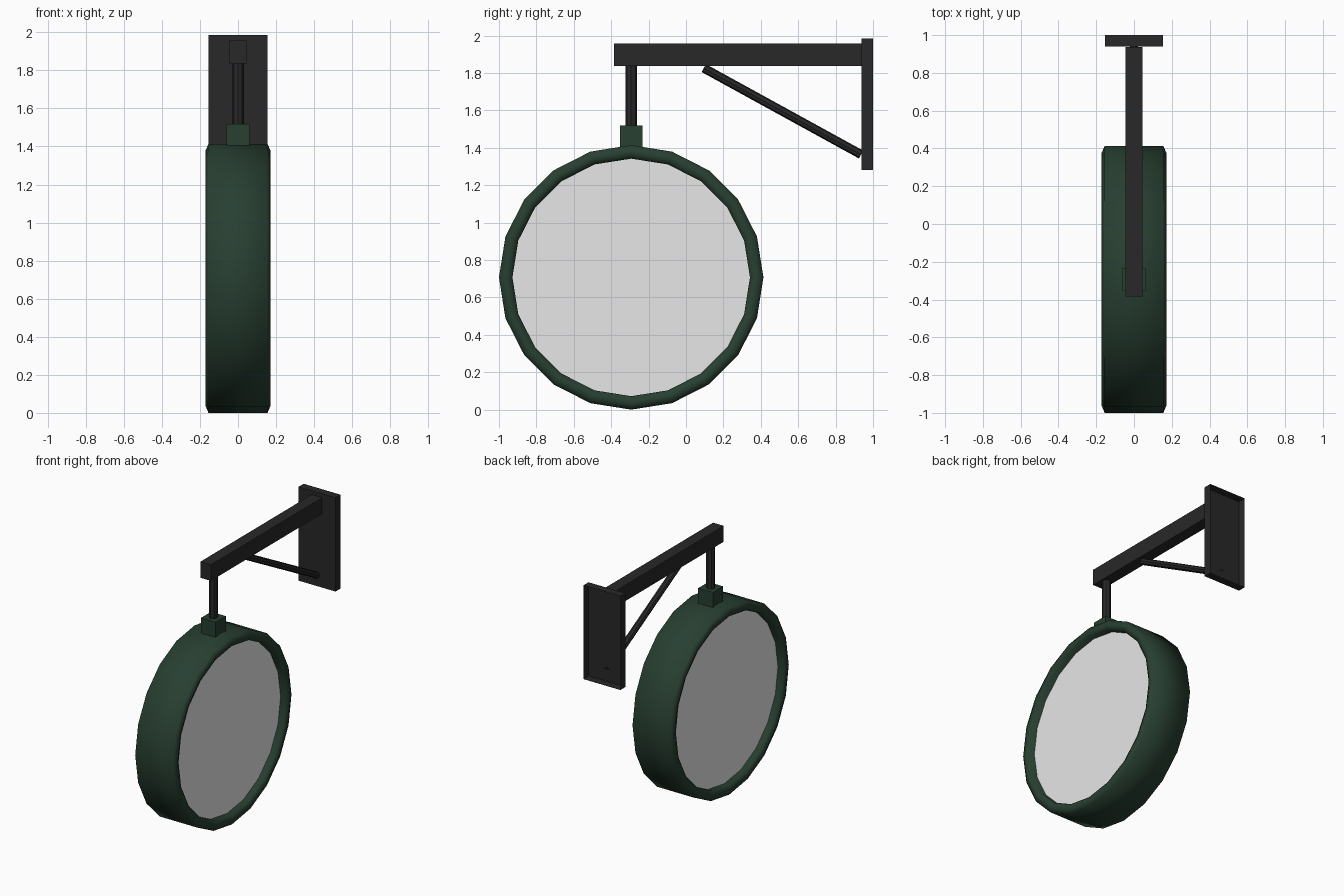
import bpy, bmesh, math
from mathutils import Vector

if "Cube" in bpy.data.objects:
    bpy.data.objects.remove(bpy.data.objects["Cube"])


def material(name, rgb):
    m = bpy.data.materials.new(name)
    m.diffuse_color = (*rgb, 1)
    m.use_nodes = True
    m.node_tree.nodes["Principled BSDF"].inputs["Base Color"].default_value = m.diffuse_color
    return m


IRON = material("dark iron", (0.021, 0.021, 0.021))
GREEN = material("dark green", (0.021, 0.05, 0.031))
GLASS = material("pale glass", (0.8, 0.8, 0.8))

CY, CZ = -0.293, 0.707   # centre of the drum
SIDES = 20
GLASS_X = 0.115          # glass sits back inside the rim


def finish(name, bm, mat, recalc=True):
    me = bpy.data.meshes.new(name)
    if recalc:
        bmesh.ops.recalc_face_normals(bm, faces=bm.faces)
    bm.to_mesh(me)
    bm.free()
    me.materials.append(mat)
    ob = bpy.data.objects.new(name, me)
    bpy.context.collection.objects.link(ob)
    return ob


def box(name, lo, hi, mat, open_back=False):
    bm = bmesh.new()
    bmesh.ops.create_cube(bm, size=1)
    for v in bm.verts:
        v.co = [lo[i] + (v.co[i] + 0.5) * (hi[i] - lo[i]) for i in range(3)]
    if open_back:
        back = [f for f in bm.faces if f.calc_center_median().y > hi[1] - 1e-4]
        bmesh.ops.delete(bm, geom=back, context='FACES_ONLY')
    return finish(name, bm, mat, recalc=not open_back)


def rod(name, a, b, radius, mat, sides=8):
    a, b = Vector(a), Vector(b)
    bm = bmesh.new()
    bmesh.ops.create_cone(bm, cap_ends=True, segments=sides, radius1=radius,
                          radius2=radius, depth=(b - a).length)
    rot = (b - a).to_track_quat('Z', 'X').to_matrix()
    for v in bm.verts:
        v.co = rot @ v.co + (a + b) / 2
    return finish(name, bm, mat)


def ring(bm, x, r):
    return [bm.verts.new((x, CY + r * math.sin(2 * math.pi * i / SIDES),
                          CZ + r * math.cos(2 * math.pi * i / SIDES)))
            for i in range(SIDES)]


# Drum casing: thick tube with a rounded rim on both sides
bm = bmesh.new()
profile = [(-0.155, 0.635), (-0.171, 0.67), (-0.155, 0.707),
           (0.155, 0.707), (0.171, 0.67), (0.155, 0.635)]
rings = [ring(bm, x, r) for x, r in profile]
for p, q in zip(rings, rings[1:] + rings[:1]):
    for i in range(SIDES):
        j = (i + 1) % SIDES
        bm.faces.new((p[i], p[j], q[j], q[i])).smooth = True
finish("drum_casing", bm, GREEN)

# Glass discs recessed in both faces
for side, sx in (("left", -1), ("right", 1)):
    bm = bmesh.new()
    f = bm.faces.new(ring(bm, sx * GLASS_X, 0.635))
    f.normal_update()
    if f.normal.x * sx < 0:
        f.normal_flip()
    finish("glass_" + side, bm, GLASS, recalc=False)

# Hanger
box("hanger_block", (-0.061, CY - 0.061, 1.39), (0.061, CY + 0.061, 1.518), GREEN)
rod("hanger_rod", (0, CY, 1.5), (0, CY, 1.85), 0.031, IRON)

# Wall bracket: arm, hollow-backed wall plate and diagonal strut
box("arm", (-0.044, -0.385, 1.837), (0.044, 0.938, 1.957), IRON)
box("wall_plate", (-0.154, 0.939, 1.28), (0.154, 1.0, 1.985), IRON, open_back=True)
rod("strut", (0, 0.095, 1.826), (0, 0.936, 1.364), 0.024, IRON)
